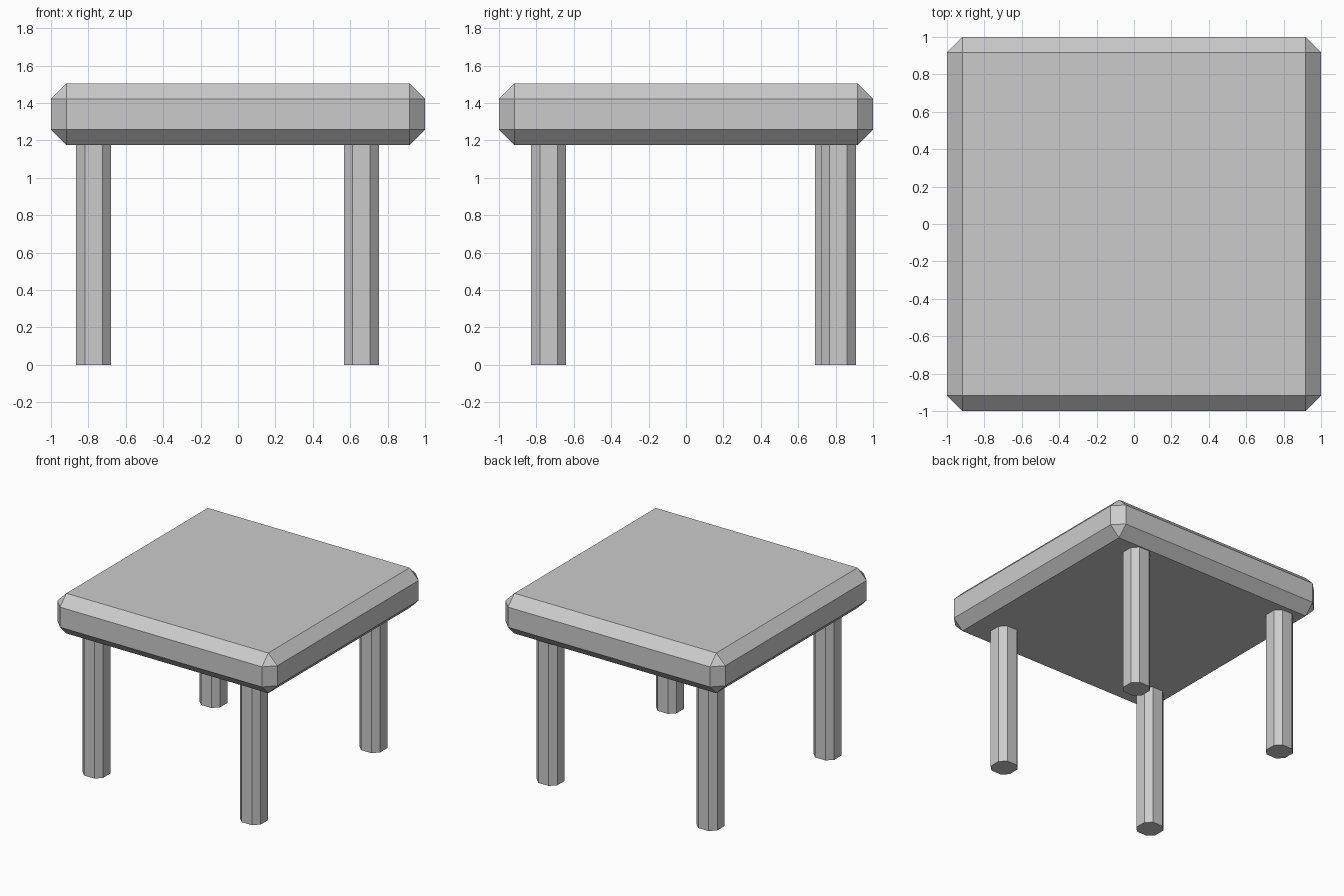
import bpy
import bmesh
from mathutils import Matrix

if "Cube" in bpy.data.objects:
    bpy.data.objects.remove(bpy.data.objects["Cube"])

TOP_BOTTOM, TOP_HEIGHT = 1.175, 0.33
LEG_WIDTH = 0.187


def chamfered_box(name, center, size, chamfer, vertical_only=False):
    """Box with single-segment chamfers on all edges or only the upright ones."""
    bm = bmesh.new()
    bmesh.ops.create_cube(bm, size=1, matrix=Matrix.Diagonal((*size, 1)))
    edges = [e for e in bm.edges
             if not vertical_only or abs(e.verts[0].co.z - e.verts[1].co.z) > 1e-4]
    bmesh.ops.bevel(bm, geom=edges, offset=chamfer, offset_type='OFFSET',
                    segments=1, profile=0.5, affect='EDGES')
    mesh = bpy.data.meshes.new(name)
    bm.to_mesh(mesh)
    bm.free()
    obj = bpy.data.objects.new(name, mesh)
    obj.location = center
    bpy.context.collection.objects.link(obj)
    return obj


# Thick tabletop, chamfered all round
chamfered_box("tabletop", (0, 0, TOP_BOTTOM + TOP_HEIGHT / 2),
              (2, 2, TOP_HEIGHT), TOP_HEIGHT / 4)

# Legs: square posts with chamfered upright edges, slightly unevenly placed
legs = {
    "front_left_leg": (-0.772, -0.735),
    "front_right_leg": (0.66, -0.735),
    "back_left_leg": (-0.772, 0.783),
    "back_right_leg": (0.66, 0.815),
}
for name, (x, y) in legs.items():
    chamfered_box(name, (x, y, TOP_BOTTOM / 2),
                  (LEG_WIDTH, LEG_WIDTH, TOP_BOTTOM), LEG_WIDTH / 4, True)
